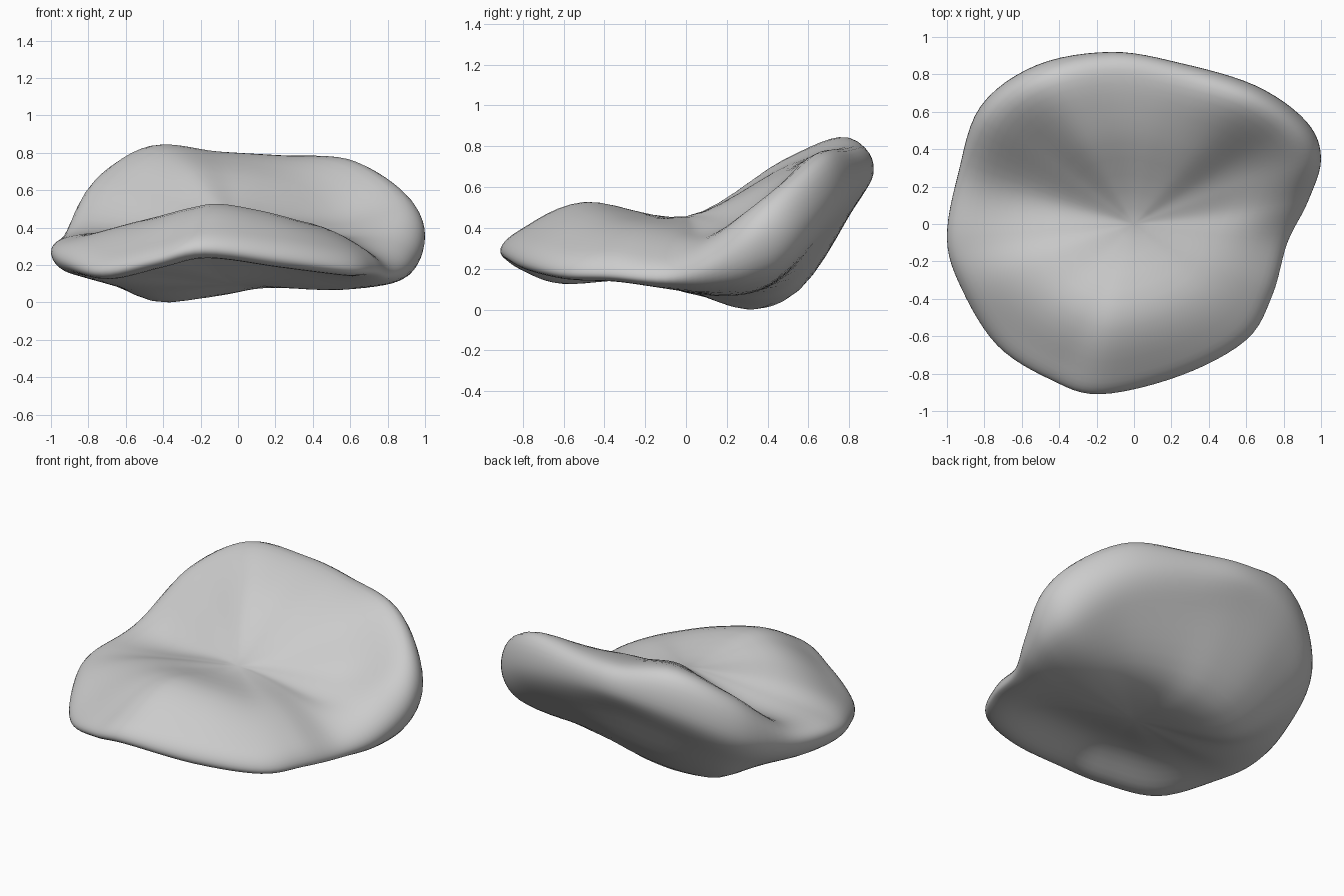
import bpy, bmesh
from mathutils import Vector

cube = bpy.data.objects.get("Cube")
if cube:
    bpy.data.objects.remove(cube, do_unlink=True)

# Each spoke: rim x, rim y, rim height, then heights of the
# outer top, inner top, outer underside and inner underside
SPOKES = [
    (-.12, .92, .68, .8, .71, .5, .07),
    (.25, .86, .65, .78, .68, .45, .1),
    (.65, .74, .57, .76, .61, .36, .1),
    (.92, .55, .42, .62, .47, .2, .07),
    (1, .35, .35, .48, .4, .14, .06),
    (.93, .12, .21, .32, .36, .1, .07),
    (.82, -.1, .15, .25, .38, .1, .09),
    (.74, -.38, .17, .28, .41, .13, .13),
    (.6, -.62, .18, .29, .43, .14, .18),
    (.25, -.81, .23, .34, .48, .18, .23),
    (-.18, -.91, .28, .38, .52, .23, .26),
    (-.45, -.83, .22, .32, .5, .18, .24),
    (-.73, -.65, .16, .27, .46, .12, .19),
    (-.92, -.35, .21, .32, .43, .14, .14),
    (-1, -.08, .26, .34, .39, .15, .09),
    (-.94, .27, .31, .4, .39, .17, .05),
    (-.82, .63, .47, .66, .56, .27, 0),
    (-.52, .85, .63, .83, .72, .42, .03),
]
OUTER, INNER = .9, .55
# Height and slope where the spokes meet
TOP_CENTRE, TOP_SLOPE = Vector((0, 0, .45)), Vector((0, .16, 0))
BASE_CENTRE, BASE_SLOPE = Vector((0, 0, .09)), Vector((.04, -.17, 0))
STEPS = 6


def spline(a, b, c, d, t):
    """Smooth curve that passes through b and c."""
    return b + (c - a) * t / 2 + (a - b * 2.5 + c * 2 - d / 2) * t**2 \
        + (b * 3 - a - c * 3 + d) * t**3 / 2


def smooth_loop(points):
    """Closed smooth curve through every point."""
    n = len(points)
    return [spline(*(points[(i + k) % n] for k in (-1, 0, 1, 2)), s / STEPS)
            for i in range(n) for s in range(STEPS)]


def smooth_path(points):
    """Open curve; the first and last points only steer its ends."""
    path = []
    for i in range(1, len(points) - 2):
        path += [spline(*points[i - 1:i + 3], s / STEPS) for s in range(STEPS)]
    return path + [points[-2]]


def ring(scale, column):
    return smooth_loop([Vector((s[0] * scale, s[1] * scale, s[column]))
                        for s in SPOKES])


def steer(point, slope):
    """Guide point across the centre that gives every spoke the same slope."""
    return Vector((-point.x, -point.y, point.z - 2 * slope.dot(point)))


# Guide rings from the inner top, round the rim, to the inner underside
rings = [ring(INNER, 4), ring(OUTER, 3), ring(1, 2), ring(OUTER, 5), ring(INNER, 6)]
count = len(rings[0])

# Cushion skin: one cross-section per spoke, joined at both centres
bm = bmesh.new()
top, base = bm.verts.new(TOP_CENTRE), bm.verts.new(BASE_CENTRE)
sections = []
for spoke in zip(*rings):
    guide = [steer(spoke[0], TOP_SLOPE), TOP_CENTRE, *spoke,
             BASE_CENTRE, steer(spoke[-1], BASE_SLOPE)]
    sections.append([bm.verts.new(p) for p in smooth_path(guide)[1:-1]])
for i, a in enumerate(sections):
    b = sections[(i + 1) % count]
    bm.faces.new((top, a[0], b[0]))
    bm.faces.new((base, b[-1], a[-1]))
    for j in range(len(a) - 1):
        bm.faces.new((a[j], a[j + 1], b[j + 1], b[j]))
bmesh.ops.recalc_face_normals(bm, faces=bm.faces)

# Stand the lowest point on the ground
lowest = min(v.co.z for v in bm.verts)
bmesh.ops.translate(bm, verts=bm.verts, vec=(0, 0, -lowest))
mesh = bpy.data.meshes.new("cushion")
bm.to_mesh(mesh)
bm.free()
mesh.shade_smooth()
cushion = bpy.data.objects.new("cushion", mesh)
bpy.context.collection.objects.link(cushion)

# Plain light grey
colour = (.6, .6, .6, 1)
grey = bpy.data.materials.new("light grey")
grey.use_nodes = True
grey.diffuse_color = colour
grey.node_tree.nodes["Principled BSDF"].inputs["Base Color"].default_value = colour
mesh.materials.append(grey)
